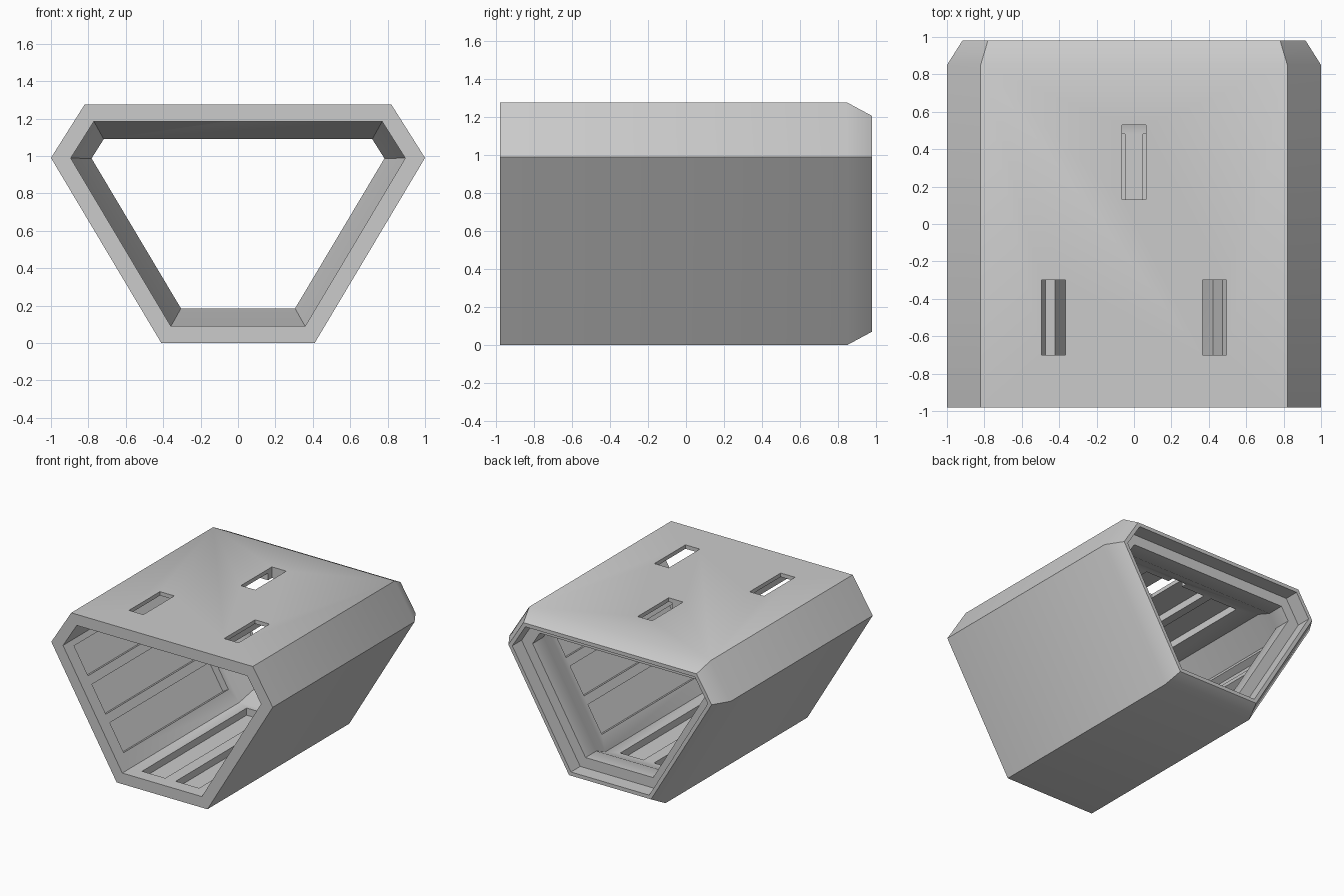
import bpy, bmesh
from mathutils import Vector

cube = bpy.data.objects.get("Cube")
if cube:
    bpy.data.objects.remove(cube, do_unlink=True)

grey = bpy.data.materials.new("plain grey")
grey.use_nodes = True
colour = (0.6, 0.6, 0.6, 1)
grey.diffuse_color = colour
grey.node_tree.nodes["Principled BSDF"].inputs["Base Color"].default_value = colour

# Hexagonal section in x, z, counter-clockwise from the bottom right
right = [(0.41, 0), (1, 0.99), (0.82, 1.275)]
SECTION = [Vector(p) for p in right + [(-x, z) for x, z in reversed(right)]]


def inset(d):
    """Section moved inward by an even wall distance d."""
    pts = []
    for i, p in enumerate(SECTION):
        a = (p - SECTION[i - 1]).normalized()
        b = (SECTION[(i + 1) % 6] - p).normalized()
        na, nb = Vector((-a.y, a.x)), Vector((-b.y, b.x))
        pts.append(p + (na + nb) * d / (1 + na.dot(nb)))
    return pts


def make_object(name, bm):
    bmesh.ops.recalc_face_normals(bm, faces=bm.faces)
    mesh = bpy.data.meshes.new(name)
    bm.to_mesh(mesh)
    bm.free()
    mesh.materials.append(grey)
    obj = bpy.data.objects.new(name, mesh)
    bpy.context.collection.objects.link(obj)
    return obj


def add_box(bm, centre, axes, size):
    """Box whose three axes are given, with full sizes along them."""
    verts = bmesh.ops.create_cube(bm, size=1)["verts"]
    for v in verts:
        v.co = centre + sum((ax * c * s for ax, c, s in zip(axes, v.co, size)), Vector())


# Shell: outside, chamfered back rim, stepped recess, throat, taper, inside
WALL = 0.09
stations = [(-0.98, 0), (0.85, 0), (0.98, 0.07), (0.98, 0.1), (0.86, 0.1),
            (0.86, 0.185), (0.72, 0.185), (0.53, WALL), (-0.98, WALL)]
bm = bmesh.new()
rings = [[bm.verts.new((p.x, y, p.y)) for p in inset(d)] for y, d in stations]
for k, ring in enumerate(rings):
    nxt = rings[(k + 1) % len(rings)]
    for i in range(6):
        j = (i + 1) % 6
        bm.faces.new((ring[i], ring[j], nxt[j], nxt[i]))
shell = make_object("hexagonal_shell", bm)

# Cutters: long pockets in the inner walls and slots through the top
bm = bmesh.new()
inner = inset(WALL)
Y = Vector((0, 1, 0))
DEPTH, OVER = 0.058, 0.02


def pockets(side, count, width, pitch, shift=0):
    a, b = inner[side], inner[(side + 1) % 6]
    u = (b - a).normalized()
    along, out = Vector((u.x, 0, u.y)), Vector((u.y, 0, -u.x))
    mid = (a + b) / 2
    for k in range(count):
        s = (k - (count - 1) / 2) * pitch + shift
        centre = Vector((mid.x, -0.195, mid.y)) + along * s + out * (DEPTH - OVER) / 2
        add_box(bm, centre, (along, Y, out), (width, 1.35, DEPTH + OVER))


pockets(5, 2, 0.21, 0.305)          # floor
pockets(0, 3, 0.245, 0.315, 0.04)   # left wall
pockets(4, 3, 0.245, 0.315, -0.04)  # right wall
pockets(2, 4, 0.245, 0.315)         # ceiling
for x, y in ((-0.43, -0.5), (0.43, -0.5), (0, 0.33)):
    add_box(bm, Vector((x, y, 1.22)), (Vector((1, 0, 0)), Y, Vector((0, 0, 1))),
            (0.13, 0.4, 0.3))
cutter = make_object("pocket_cutter", bm)
cutter.hide_render = True

cut = shell.modifiers.new("pockets", "BOOLEAN")
cut.object = cutter
cut.operation = "DIFFERENCE"
cut.solver = "EXACT"
cut.use_self = True
bpy.context.view_layer.objects.active = shell
for o in bpy.context.selected_objects:
    o.select_set(False)
shell.select_set(True)
bpy.ops.object.modifier_apply(modifier=cut.name)
bpy.data.objects.remove(cutter, do_unlink=True)
bpy.ops.object.shade_smooth_by_angle()
